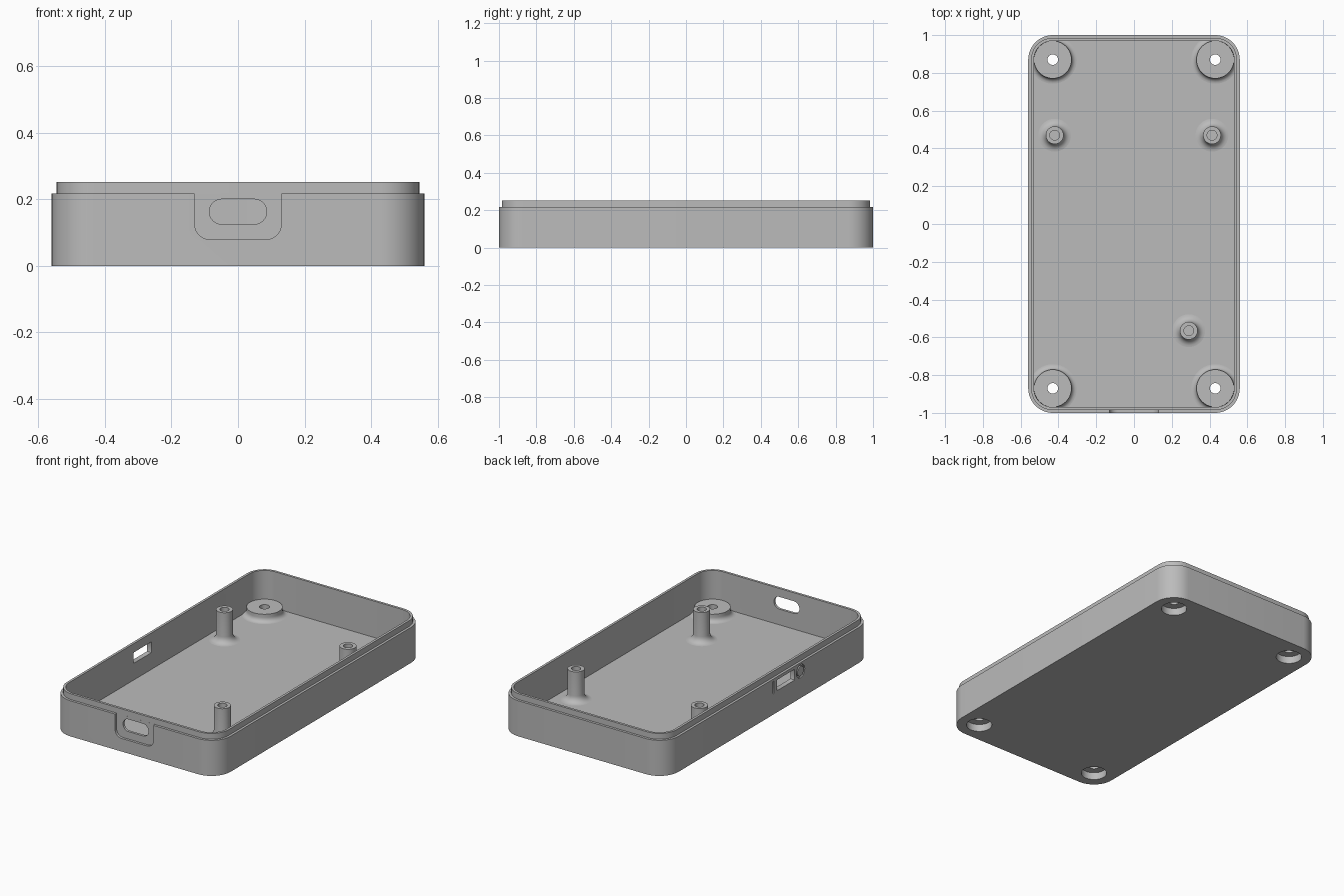
import bpy, bmesh
from math import sin, cos, pi, radians
from mathutils import Vector

cube = bpy.data.objects.get("Cube")
if cube:
    bpy.data.objects.remove(cube, do_unlink=True)

GREY = (0.5, 0.5, 0.5, 1)
plastic = bpy.data.materials.new("grey plastic")
plastic.use_nodes = True
plastic.diffuse_color = GREY
plastic.node_tree.nodes["Principled BSDF"].inputs["Base Color"].default_value = GREY

FLOOR, RIM, LIP = 0.03, 0.217, 0.252


def rounded_rect(w, h, r, n=12):
    """Outline of a rounded rectangle from its half sizes and radius."""
    pts = []
    for q, (sx, sy) in enumerate([(1, 1), (-1, 1), (-1, -1), (1, -1)]):
        for i in range(n + 1):
            a = (q + i / n) * pi / 2
            pts.append((sx * (w - r) + r * cos(a), sy * (h - r) + r * sin(a)))
    return pts


def loft(name, rings, closed=False):
    """Skin a row of rings; cap the ends, or join the last to the first."""
    bm = bmesh.new()
    loops = [[bm.verts.new(p) for p in ring] for ring in rings]
    pairs = list(zip(loops, loops[1:]))
    if closed:
        pairs.append((loops[-1], loops[0]))
    else:
        bm.faces.new(loops[0])
        bm.faces.new(loops[-1])
    for a, b in pairs:
        for i in range(len(a)):
            j = (i + 1) % len(a)
            bm.faces.new((a[i], a[j], b[j], b[i]))
    bmesh.ops.remove_doubles(bm, verts=bm.verts, dist=1e-6)
    bmesh.ops.recalc_face_normals(bm, faces=bm.faces)
    mesh = bpy.data.meshes.new(name)
    bm.to_mesh(mesh)
    bm.free()
    mesh.materials.append(plastic)
    obj = bpy.data.objects.new(name, mesh)
    bpy.context.collection.objects.link(obj)
    return obj


def lathe(name, profile, x, y, closed, n=40):
    rings = [[(x + r * cos(2 * pi * i / n), y + r * sin(2 * pi * i / n), z)
              for i in range(n)] for r, z in profile]
    return loft(name, rings, closed)


def fillet(r, size, n=6):
    """Concave flare running from a wall of radius r down to the floor."""
    return [(r + size * (1 - cos(i / n * pi / 2)), FLOOR + size * (1 - sin(i / n * pi / 2)))
            for i in range(n + 1)]


def select(obj):
    bpy.ops.object.select_all(action='DESELECT')
    obj.select_set(True)
    bpy.context.view_layer.objects.active = obj


def cut(target, cutter):
    cutter.hide_render = True
    mod = target.modifiers.new("cut", 'BOOLEAN')
    mod.operation, mod.solver, mod.object = 'DIFFERENCE', 'EXACT', cutter
    select(target)
    bpy.ops.object.modifier_apply(modifier=mod.name)
    bpy.data.objects.remove(cutter, do_unlink=True)


def front_prism(outline, x, z, y0, y1):
    return loft("cutter", [[(x + u, y, z + v) for u, v in outline] for y in (y0, y1)])


def side_prism(outline, y, z, x0, x1):
    return loft("cutter", [[(x, y + u, z + v) for u, v in outline] for x in (x0, x1)])


# Open tray with a stepped rim
outer = rounded_rect(0.56, 1.0, 0.13)
lip = rounded_rect(0.545, 0.985, 0.115)
inner = rounded_rect(0.53, 0.97, 0.1)
levels = [(outer, 0), (outer, RIM), (lip, RIM), (lip, LIP), (inner, LIP), (inner, FLOOR)]
tray = loft("tray", [[(x, y, z) for x, y in ring] for ring, z in levels])

# Front port: shallow recess open to the rim, then a slot through the wall
cut(tray, front_prism(rounded_rect(0.13, 0.11, 0.045), 0, 0.19, -1.1, -0.9853))
cut(tray, front_prism(rounded_rect(0.086, 0.0375, 0.037), 0, 0.163, -1.1, -0.9))

# Side switch opening with a line groove and a ring groove beside it
cut(tray, side_prism(rounded_rect(0.085, 0.033, 0.003, 2), -0.163, 0.165, -0.7, -0.45))
cut(tray, side_prism(rounded_rect(0.005, 0.038, 0.002, 2), -0.045, 0.165, -0.7, -0.552))
ring = [[(x, -0.305 + r * cos(a * pi / 16), 0.165 + r * sin(a * pi / 16)) for a in range(32)]
        for x, r in ((-0.7, 0.04), (-0.552, 0.04), (-0.552, 0.03), (-0.7, 0.03))]
cut(tray, loft("cutter", ring, closed=True))

# Corner screw bosses, counterbored from below
for sx, sx_name in ((1, "left"), (-1, "right")):
    for sy, sy_name in ((-1, "front"), (1, "back")):
        x, y = sx * 0.43, sy * 0.87
        cut(tray, lathe("cutter", [(0.073, -0.1), (0.073, 0.1)], x, y, False))
        profile = [(0.073, FLOOR), (0.073, 0.045), (0.028, 0.045), (0.028, 0.077),
                   (0.0995, 0.077)] + fillet(0.0995, 0.028)
        lathe(f"{sy_name}_{sx_name}_boss", profile, x, y, True)

# Hollow standoff posts
for name, x, y in (("back_right_post", -0.42, 0.47), ("back_left_post", 0.413, 0.47),
                   ("front_left_post", 0.29, -0.565)):
    profile = [(0.026, 0.11), (0.026, 0.217), (0.047, 0.217)] + fillet(0.047, 0.04)
    lathe(name, profile, x, y, False)

for obj in [o for o in bpy.context.scene.objects if o.type == 'MESH']:
    select(obj)
    bpy.ops.object.shade_smooth_by_angle(angle=radians(30))
